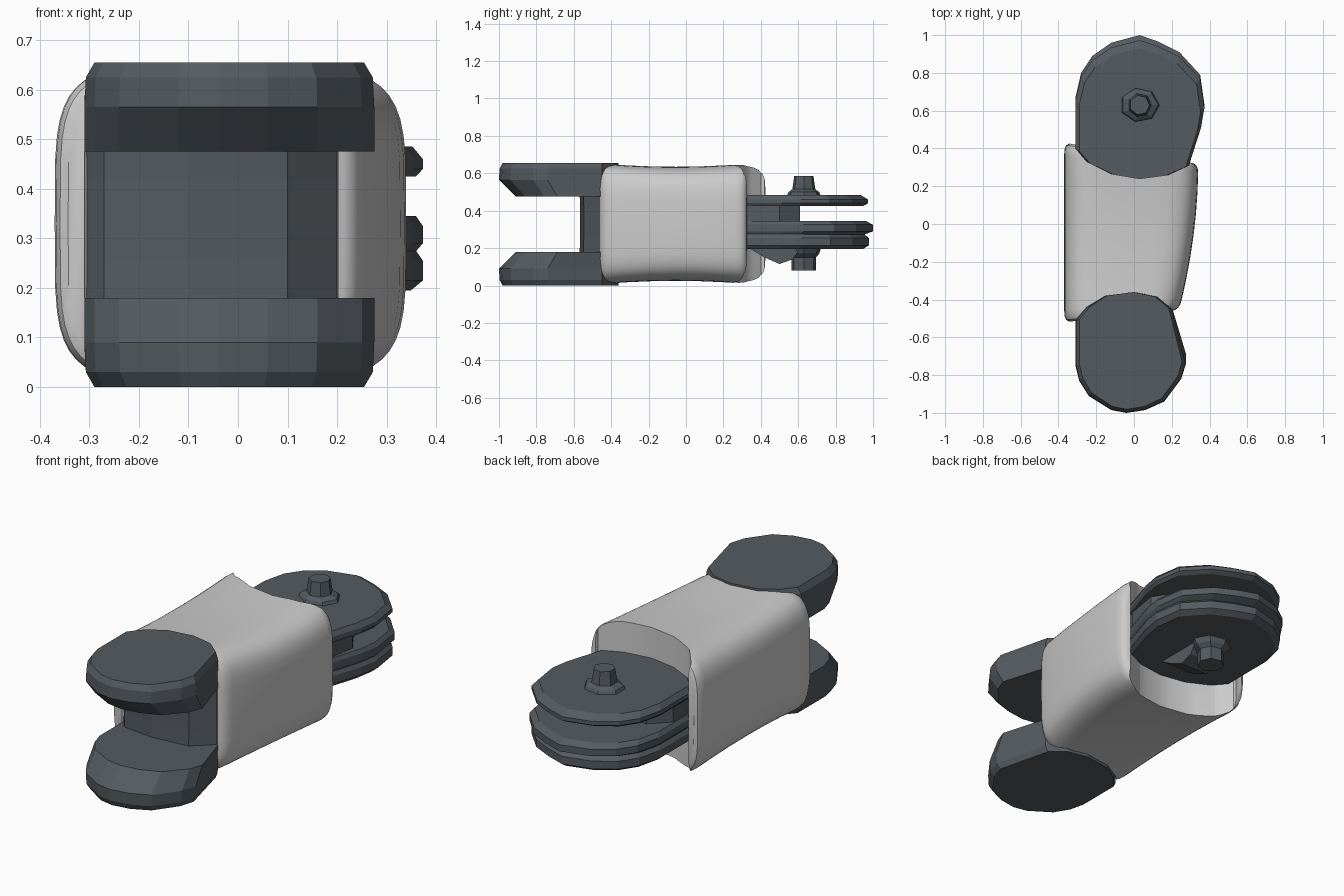
import bpy, bmesh, math

if "Cube" in bpy.data.objects:
    bpy.data.objects.remove(bpy.data.objects["Cube"])

dark = bpy.data.materials.new("dark_metal")
dark.diffuse_color = (0.09, 0.105, 0.12, 1)
dark.use_nodes = True
dark.node_tree.nodes["Principled BSDF"].inputs["Base Color"].default_value = dark.diffuse_color


def make_object(name, bm, mat=None):
    bmesh.ops.recalc_face_normals(bm, faces=bm.faces)
    mesh = bpy.data.meshes.new(name)
    bm.to_mesh(mesh)
    bm.free()
    ob = bpy.data.objects.new(name, mesh)
    bpy.context.collection.objects.link(ob)
    if mat:
        mesh.materials.append(mat)
    return ob


def loft(name, rings, mat=None):
    bm = bmesh.new()
    rows = [[bm.verts.new(p) for p in ring] for ring in rings]
    n = len(rows[0])
    for a, b in zip(rows, rows[1:]):
        for i in range(n):
            bm.faces.new((a[i], a[(i + 1) % n], b[(i + 1) % n], b[i]))
    bm.faces.new(rows[0])
    bm.faces.new(rows[-1])
    return make_object(name, bm, mat)


def stack(name, outline, levels, pivot=(0, 0), mat=dark):
    """Stack an xy outline at levels of (z, x scale, y scale) about a pivot."""
    px, py = pivot
    return loft(name, [[(px + (x - px) * sx, py + (y - py) * sy, z) for x, y in outline]
                       for z, sx, sy in levels], mat)


def circle(cx, cy, r, n):
    return [(cx + r * math.cos(math.tau * i / n), cy + r * math.sin(math.tau * i / n))
            for i in range(n)]


front_outline = [(-.31, -.51), (-.31, -.75), (-.29, -.83), (-.24, -.91), (-.12, -.985), (-.04, -1),
                 (.06, -.985), (.16, -.94), (.25, -.82), (.275, -.74), (.2, -.45), (.12, -.385),
                 (0, -.36), (-.15, -.38), (-.25, -.44)]
rear_outline = [(-.31, .4), (-.25, .33), (-.12, .265), (.03, .24), (.18, .26), (.29, .31),
                (.355, .52), (.373, .63), (.35, .79), (.24, .91), (.13, .965), (.03, 1),
                (-.12, .96), (-.22, .89), (-.28, .8), (-.31, .67)]

# Sleeve body: rounded box lofted along y, with slanted ends
rings = []
stations = [(0, .045), (.012, .018), (.035, .004), (.07, 0), (.2, 0), (.35, 0), (.5, 0),
            (.65, 0), (.8, 0), (.93, 0), (.965, .004), (.988, .018), (1, .045)]
for t, inset in stations:
    right = .34 - .10 * (1 - t) ** 2
    cx, a = (right - .37) / 2, (right + .37) / 2 - inset * .6
    h = .305 + .02 * (2 * t - 1) ** 2 - inset * .7
    ring = []
    for i in range(48):
        c, s = math.cos(math.tau * i / 48), math.sin(math.tau * i / 48)
        x = cx + a * math.copysign(abs(c) ** (2 / 4.6), c)
        z = .33 + h * math.copysign(abs(s) ** (2 / 4.6), s)
        u = (x + .37) / .7
        y0, y1 = -.52 + .075 * u, .43 - .11 * u
        ring.append((x, y0 + (y1 - y0) * t, z))
    rings.append(ring)
body = loft("sleeve_body", rings)

# Scoops in both ends that follow the joint discs
bpy.context.view_layer.objects.active = body
for name, outline in (("front_cutter", front_outline), ("rear_cutter", rear_outline)):
    cutter = stack(name, outline, [(-.2, 1, 1), (.9, 1, 1)], mat=None)
    cutter.hide_render = True
    mod = body.modifiers.new(name, 'BOOLEAN')
    mod.operation = 'DIFFERENCE'
    mod.solver = 'EXACT'
    mod.object = cutter
    bpy.ops.object.modifier_apply(modifier=mod.name)
    bpy.data.objects.remove(cutter)
bpy.ops.object.select_all(action='DESELECT')
body.select_set(True)
bpy.ops.object.shade_smooth_by_angle(angle=math.radians(35))

# Front fork: two mirrored plates tapered on their inner side
plate = [(0, .93, .97), (.03, .99, .995), (.09, 1, 1), (.18, 1, .86)]
stack("fork_plate_bottom", front_outline, plate, (-.02, -.36))
stack("fork_plate_top", front_outline, [(.655 - z, sx, sy) for z, sx, sy in plate], (-.02, -.36))

# Web joining the fork plates
web = [(-.31, -.5), (-.27, -.55), (-.1, -.57), (.1, -.55), (.2, -.46), (.12, -.385),
       (0, -.36), (-.15, -.38), (-.25, -.44)]
stack("fork_web", web, [(.15, 1, 1), (.26, 1, .98), (.42, 1, .98), (.51, 1, 1)], (0, -.36))

# Rear joint: three discs
pivot = (.03, .24)
stack("rear_disc_lower", rear_outline,
      [(.195, .93, .93), (.215, 1, .97), (.255, 1, .97), (.28, .95, .93)], pivot)
stack("rear_disc_middle", rear_outline,
      [(.27, .95, .93), (.29, 1, 1), (.325, 1, 1), (.345, .96, .95)], pivot)
stack("rear_disc_upper", rear_outline,
      [(.425, .96, .93), (.44, 1, .965), (.46, 1, .965), (.485, .94, .91)], pivot)

# Core that links the rear discs
core = [(-.29, .4), (-.25, .33), (-.12, .265), (.03, .24), (.18, .26), (.28, .32),
        (.31, .5), (.24, .61), (-.2, .61), (-.29, .52)]
stack("rear_core", core, [(.21, 1, 1), (.47, 1, 1)])

# Hub stubs above and below the rear discs
hub = circle(.03, .63, .07, 7)
hub_pivot = (.03, .63)
stack("hub_top", hub, [(.47, 1.6, 1.4), (.50, 1.4, 1.2), (.515, .9, .9), (.585, .75, .75)], hub_pivot)
stack("hub_bottom", hub, [(.08, .95, .95), (.15, .95, .95), (.17, 1.3, 1.2), (.21, 1.6, 1.4)], hub_pivot)

# Wedge rib under the rear joint
rib = [(.32, .21), (.42, .15), (.50, .115), (.57, .14), (.62, .21)]
loft("hub_rib", [[(x, y, z) for y, z in rib] for x in (-.05, .11)], dark)
